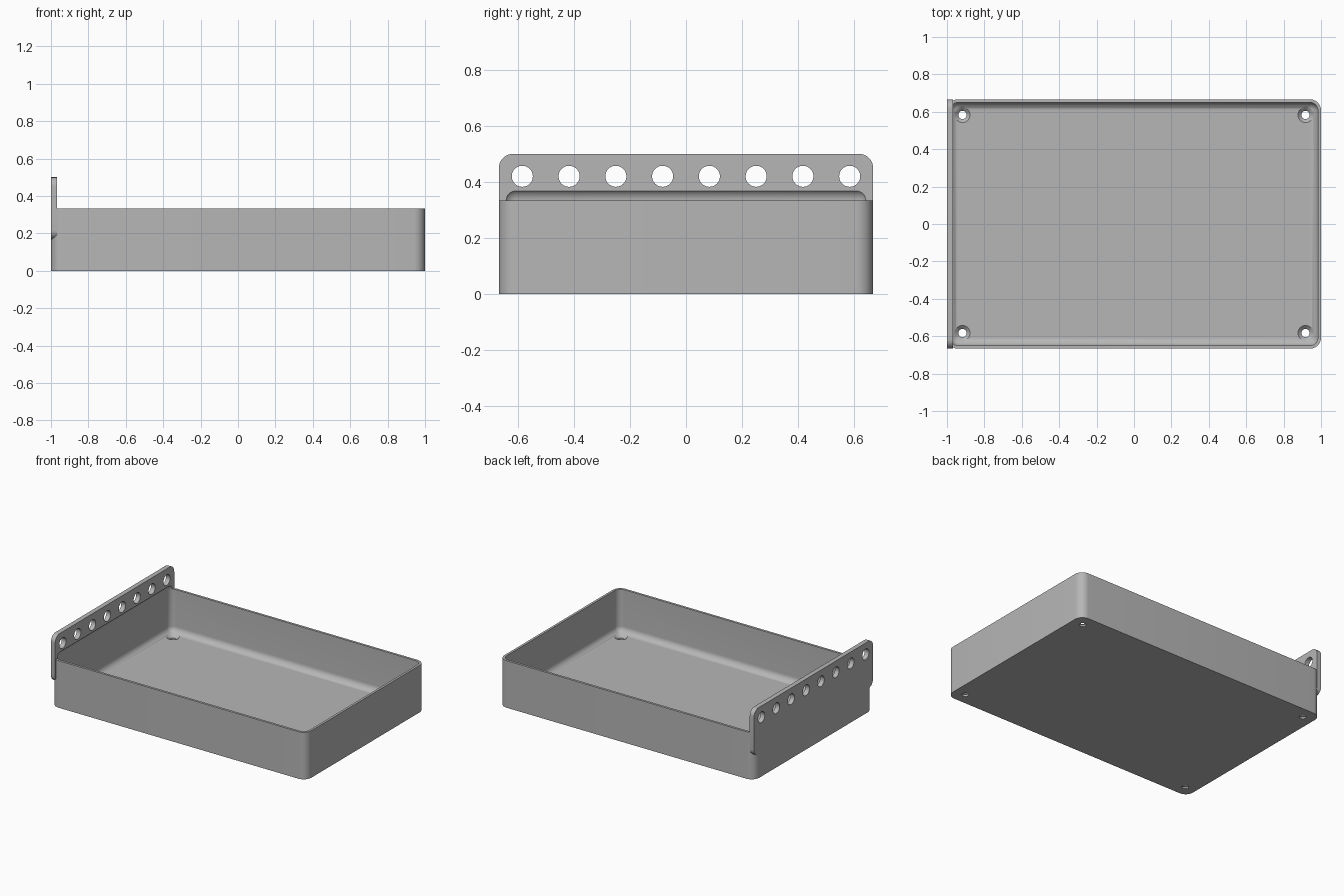
import bpy, bmesh, math
from mathutils import Matrix, Vector

old = bpy.data.objects.get("Cube")
if old:
    bpy.data.objects.remove(old, do_unlink=True)

grey = bpy.data.materials.new("plain grey")
grey.use_nodes = True
GREY = (0.47, 0.47, 0.47, 1)
grey.diffuse_color = GREY
grey.node_tree.nodes["Principled BSDF"].inputs["Base Color"].default_value = GREY


def finish(bm, name):
    bmesh.ops.recalc_face_normals(bm, faces=bm.faces)
    mesh = bpy.data.meshes.new(name)
    bm.to_mesh(mesh)
    bm.free()
    mesh.materials.append(grey)
    obj = bpy.data.objects.new(name, mesh)
    bpy.context.collection.objects.link(obj)
    return obj


def rounded_box(name, low, high, radius, axes, segments=10):
    """Box between two corners; edges parallel to the given axes are rounded."""
    low, high = Vector(low), Vector(high)
    bm = bmesh.new()
    bmesh.ops.create_cube(bm, size=1, matrix=Matrix.Translation((low + high) / 2)
                          @ Matrix.Diagonal((*(high - low), 1)))
    edges = [e for e in bm.edges
             if any(abs((e.verts[0].co - e.verts[1].co)[a]) > 1e-4 for a in axes)]
    bmesh.ops.bevel(bm, geom=edges, offset=radius, segments=segments,
                    profile=0.5, affect='EDGES')
    return finish(bm, name)


def cones(name, centres, bottom, top, depth, turn=Matrix()):
    """Several equal cones or cylinders joined in one object."""
    bm = bmesh.new()
    for centre in centres:
        bmesh.ops.create_cone(bm, cap_ends=True, segments=40, radius1=bottom,
                              radius2=top, depth=depth,
                              matrix=Matrix.Translation(centre) @ turn)
    return finish(bm, name)


def boolean(target, tool, operation):
    mod = target.modifiers.new(tool.name, 'BOOLEAN')
    mod.operation = operation
    mod.solver = 'EXACT'
    mod.object = tool
    tool.hide_render = True
    return tool


WIDTH, HEIGHT, WALL, FLOOR = 2 / 3, 1 / 3, 0.0167, 0.03
PLATE = 0.0333

# Outer tray block and the flush hanging plate
tray = rounded_box("tray", (-1, -WIDTH, 0), (1, WIDTH, HEIGHT), 0.06, [2])
plate = rounded_box("hanging_plate", (-1, -WIDTH, HEIGHT / 2),
                    (-1 + PLATE, WIDTH, 0.5), 0.05, [0])

# Cavity with all edges rounded; its top also undercuts the plate
cavity = rounded_box("cavity", (-1 + WALL, -WIDTH + WALL, FLOOR),
                     (1 - WALL, WIDTH - WALL, 0.377), 0.043, [0, 1, 2])

# Row of holes in the plate
sideways = Matrix.Rotation(math.pi / 2, 4, 'Y')
row = [(-1 + PLATE / 2, (i - 3.5) / 6, 0.42) for i in range(8)]
plate_holes = cones("plate_holes", row, 0.0375, 0.0375, 0.1, sideways)

# Countersunk screw holes in the floor corners
spots = [(x, y) for x in (-0.917, 0.917) for y in (-0.583, 0.583)]
screw_holes = cones("screw_holes", [(x, y, 0) for x, y in spots], 0.022, 0.022, 0.2)
sinks = cones("countersinks", [(x, y, FLOOR - 0.008) for x, y in spots],
              0.018, 0.046, 0.026)

tools = [boolean(tray, plate, 'UNION')]
tools += [boolean(tray, t, 'DIFFERENCE')
          for t in (cavity, plate_holes, screw_holes, sinks)]

# Bake the cuts and drop the helpers
bpy.context.view_layer.update()
result = bpy.data.meshes.new_from_object(
    tray.evaluated_get(bpy.context.evaluated_depsgraph_get()))
tray.modifiers.clear()
tray.data = result
for tool in tools:
    bpy.data.objects.remove(tool, do_unlink=True)

# Smooth curved faces, sharp edges kept
bpy.ops.object.select_all(action='DESELECT')
tray.select_set(True)
bpy.context.view_layer.objects.active = tray
bpy.ops.object.shade_smooth_by_angle(angle=math.radians(30))
